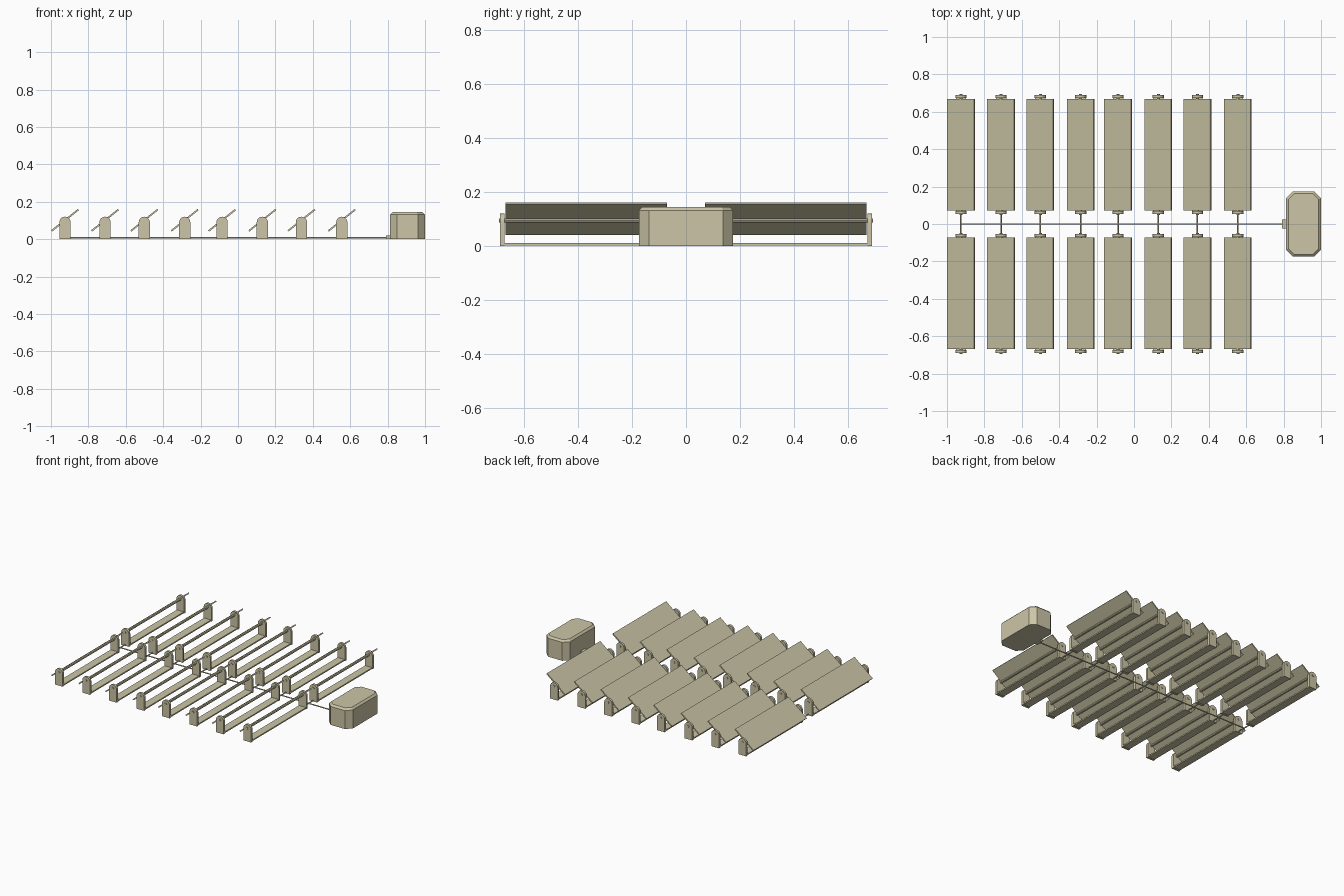
import bpy, bmesh, math
from mathutils import Matrix, Vector

if "Cube" in bpy.data.objects:
    bpy.data.objects.remove(bpy.data.objects["Cube"])

mat = bpy.data.materials.new("khaki")
mat.diffuse_color = (0.60, 0.56, 0.38, 1)
mat.use_nodes = True
mat.node_tree.nodes["Principled BSDF"].inputs["Base Color"].default_value = mat.diffuse_color


def finish(name, bm):
    bmesh.ops.recalc_face_normals(bm, faces=bm.faces)
    me = bpy.data.meshes.new(name)
    bm.to_mesh(me)
    bm.free()
    me.materials.append(mat)
    ob = bpy.data.objects.new(name, me)
    bpy.context.collection.objects.link(ob)
    return ob


def box(name, center, size, tilt=0):
    bm = bmesh.new()
    m = Matrix.Translation(center) @ Matrix.Rotation(tilt, 4, 'Y') @ Matrix.Diagonal((*size, 1))
    bmesh.ops.create_cube(bm, size=1, matrix=m)
    return finish(name, bm)


def rod(name, a, b, r, sides=8):
    a, b = Vector(a), Vector(b)
    d = b - a
    bm = bmesh.new()
    m = Matrix.Translation((a + b) / 2) @ d.to_track_quat('Z', 'Y').to_matrix().to_4x4()
    bmesh.ops.create_cone(bm, cap_ends=True, segments=sides, radius1=r, radius2=r,
                          depth=d.length, matrix=m)
    return finish(name, bm)


def loft(name, rings):
    bm = bmesh.new()
    vs = [[bm.verts.new(p) for p in ring] for ring in rings]
    n = len(vs[0])
    for lo, hi in zip(vs, vs[1:]):
        for i in range(n):
            j = (i + 1) % n
            bm.faces.new((lo[i], lo[j], hi[j], hi[i]))
    bm.faces.new(vs[0][::-1])
    bm.faces.new(vs[-1])
    return finish(name, bm)


def bracket(name, x, y0, y1, r=0.03, top=0.12):
    # upright plate with a rounded top
    prof = [(-r, 0), (r, 0)]
    prof += [(r * math.cos(math.pi * i / 10), top - r + r * math.sin(math.pi * i / 10))
             for i in range(11)]
    return loft(name, [[(x + px, y, pz) for px, pz in prof] for y in (y0, y1)])


PIVOT = 0.094
columns = [-0.925, -0.711, -0.501, -0.285, -0.085, 0.130, 0.339, 0.555]
for x in columns:
    for s in (-1, 1):
        # tilted flat panel and its pivot shaft
        box("panel", (x, s * 0.37, 0.101), (0.183, 0.598, 0.009), -math.radians(38.5))
        rod("pivot_shaft", (x, s * 0.049, PIVOT), (x, s * 0.694, PIVOT), 0.008)
        # cradle: two uprights joined by a floor strip
        bracket("inner_bracket", x, s * 0.053, s * 0.069)
        bracket("outer_bracket", x, s * 0.673, s * 0.689)
        box("base_strip", (x, s * 0.371, 0.0065), (0.056, 0.61, 0.009))
    # cable joining the two cradles of a column
    rod("cross_cable", (x, -0.055, 0.007), (x, 0.055, 0.007), 0.004)

# main cable and its plug at the control box
rod("main_cable", (columns[0], 0, 0.007), (0.80, 0, 0.007), 0.004)
box("cable_plug", (0.803, 0, 0.010), (0.026, 0.05, 0.02))


# control box with cut corners and a bevelled lid edge
def octagon(z, inset):
    hx, hy, c = 0.093 - inset, 0.175 - inset, 0.037 - inset * 0.5
    return [(0.906 + u, v, z) for u, v in (
        (hx, -hy + c), (hx, hy - c), (hx - c, hy), (-hx + c, hy),
        (-hx, hy - c), (-hx, -hy + c), (-hx + c, -hy), (hx - c, -hy))]


loft("control_box", [octagon(0, 0), octagon(0.131, 0), octagon(0.144, 0.013)])
